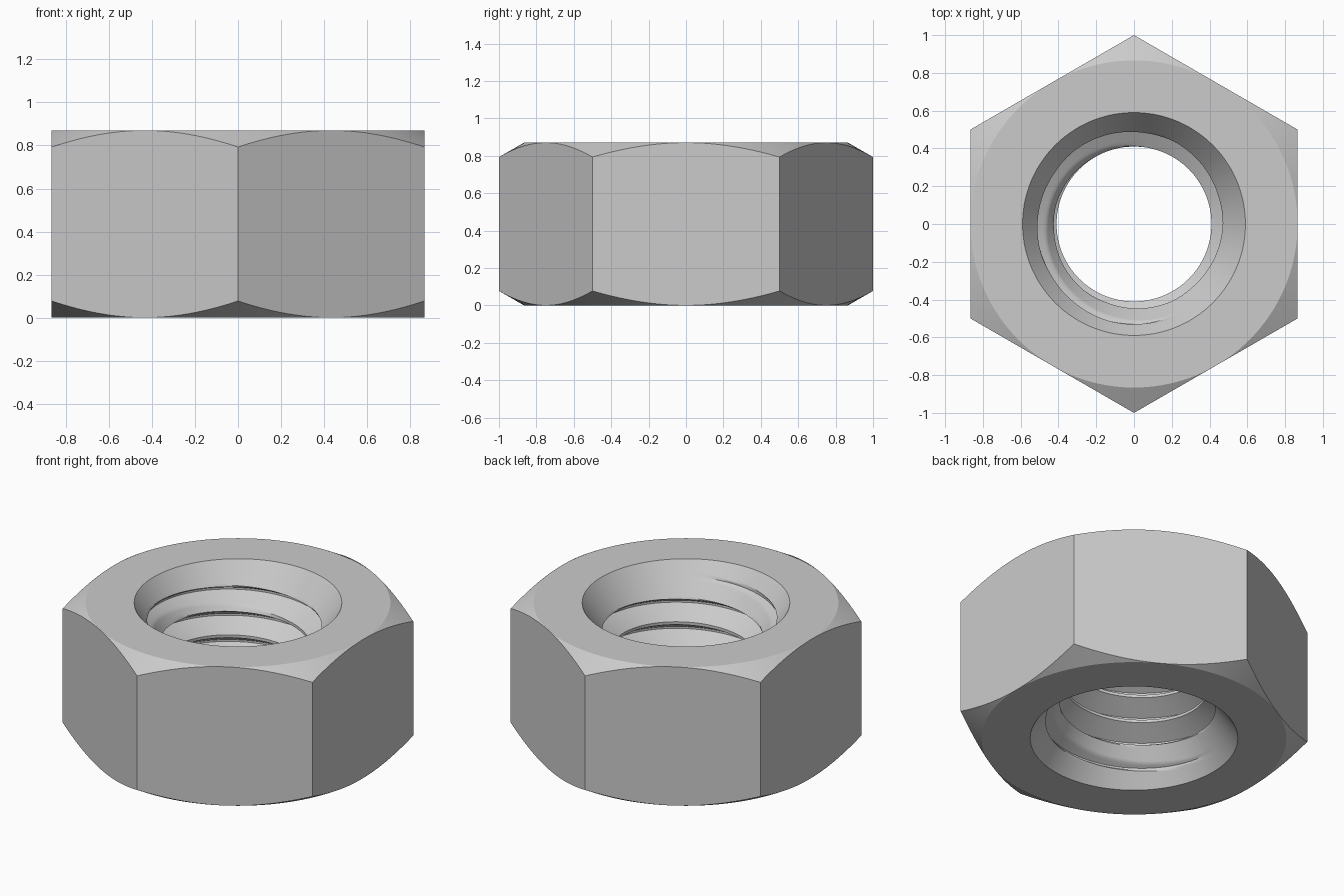
import bpy, bmesh
from math import cos, sin, pi, radians, sqrt

if "Cube" in bpy.data.objects:
    bpy.data.objects.remove(bpy.data.objects["Cube"])

H, FLAT = 0.87, sqrt(3) / 2           # nut height, distance centre to flat
RIM, CREST, ROOT = 0.59, 0.41, 0.53   # countersink rim, thread minor and major radius
PITCH, N = 0.164, 144                 # thread pitch, columns around
CHAMFER = 0.077 / (1 - FLAT)
HALF = PITCH / 2

# one thread tooth: offsets from groove centre (root flat, sloped flanks, crest flat)
flank = [0.006 + (0.073 - 0.006) * k / 8 for k in range(9)]
tooth = [-d for d in reversed(flank)] + flank


def thread_radius(d):
    t = min(max((abs(d) - 0.006) / 0.067, 0), 1)
    return ROOT + (CREST - ROOT) * t


def column(i):
    """Closed cross-section at one angle: threaded bore, top, hexagon side, bottom."""
    a = 2 * pi * i / N
    pts = [(RIM, 0)]
    # helical grooves, cut off by the countersink cones at both ends
    start = 0.787 + PITCH * (a - radians(289)) / (2 * pi)
    for k in range(-7, 4):
        for d in tooth:
            z = min(max(start + k * PITCH + d, 0), H)
            cone = RIM - 0.72 * min(z, H - z)
            pts.append((max(thread_radius(d), cone), z))
    pts.append((RIM, H))
    # hexagon with conical corner chamfers
    off = (a - pi / 6) % (pi / 3) - pi / 6
    hex_r = FLAT / cos(off)
    drop = (hex_r - FLAT) * CHAMFER
    pts += [(FLAT, H), (hex_r, H - drop), (hex_r, drop), (FLAT, 0)]
    return [(r * cos(a), r * sin(a), z) for r, z in pts]


bm = bmesh.new()
cols = [[bm.verts.new(p) for p in column(i)] for i in range(N + 1)]
M = len(cols[0])
for c0, c1 in zip(cols, cols[1:]):
    for j in range(M):
        k = (j + 1) % M
        bm.faces.new((c0[j], c0[k], c1[k], c1[j]))
bmesh.ops.remove_doubles(bm, verts=bm.verts[:], dist=0.0001)
bmesh.ops.recalc_face_normals(bm, faces=bm.faces[:])

mesh = bpy.data.meshes.new("hex_nut")
bm.to_mesh(mesh)
bm.free()
nut = bpy.data.objects.new("hex_nut", mesh)
bpy.context.collection.objects.link(nut)

# smooth bore, crisp edges
bpy.context.view_layer.objects.active = nut
nut.select_set(True)
bpy.ops.object.shade_smooth_by_angle(angle=radians(25))
